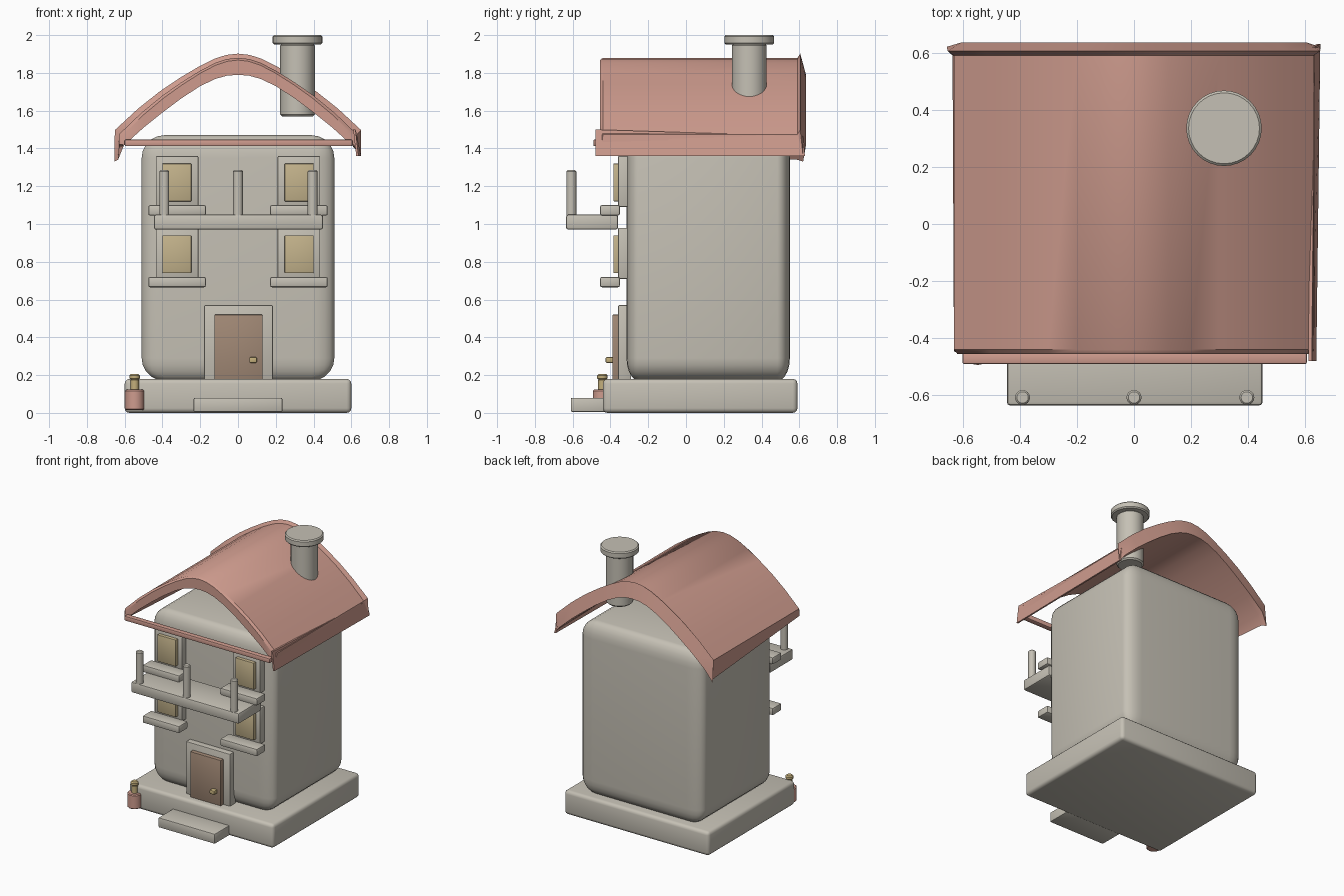
import bpy, bmesh, math

cube = bpy.data.objects.get("Cube")
if cube:
    bpy.data.objects.remove(cube, do_unlink=True)


def material(name, rgb):
    m = bpy.data.materials.new(name)
    m.use_nodes = True
    m.diffuse_color = (*rgb, 1)
    bsdf = m.node_tree.nodes["Principled BSDF"]
    bsdf.inputs["Base Color"].default_value = (*rgb, 1)
    bsdf.inputs["Roughness"].default_value = 0.8
    return m


STONE = material("warm grey stone", (0.56, 0.53, 0.46))
TILE = material("terracotta", (0.62, 0.33, 0.27))
GLASS = material("amber glass", (0.55, 0.45, 0.26))
WOOD = material("brown wood", (0.36, 0.25, 0.18))
BRASS = material("brass", (0.55, 0.43, 0.20))


def finish(name, bm, mat, angle=35):
    bmesh.ops.recalc_face_normals(bm, faces=bm.faces)
    me = bpy.data.meshes.new(name)
    bm.to_mesh(me)
    bm.free()
    ob = bpy.data.objects.new(name, me)
    bpy.context.collection.objects.link(ob)
    me.materials.append(mat)
    bpy.ops.object.select_all(action='DESELECT')
    ob.select_set(True)
    bpy.context.view_layer.objects.active = ob
    bpy.ops.object.shade_smooth_by_angle(angle=math.radians(angle))
    return ob


def box(name, x, y, z, mat, bevel=0.01, segments=2, squash=(1, 1, 1)):
    """Rounded box from x, y, z ranges; squash stretches the bevel per axis."""
    bm = bmesh.new()
    bmesh.ops.create_cube(bm, size=1)
    for v in bm.verts:
        for i, (a, b) in enumerate((x, y, z)):
            v.co[i] *= (b - a) / squash[i]
    bmesh.ops.bevel(bm, geom=bm.edges[:], offset=bevel, segments=segments,
                    profile=0.5, affect='EDGES')
    for v in bm.verts:
        for i, (a, b) in enumerate((x, y, z)):
            v.co[i] = v.co[i] * squash[i] + (a + b) / 2
    return finish(name, bm, mat)


def turned(name, centre, profile, mat, sides=32):
    """Closed solid of revolution from (radius, z) points."""
    bm = bmesh.new()
    rings = []
    for r, z in profile:
        rings.append([bm.verts.new((centre[0] + r * math.cos(t * math.tau / sides),
                                    centre[1] + r * math.sin(t * math.tau / sides), z))
                      for t in range(sides)])
    for a, b in zip(rings, rings[1:]):
        for i in range(sides):
            j = (i + 1) % sides
            bm.faces.new((a[i], a[j], b[j], b[i]))
    bm.faces.new(rings[0])
    bm.faces.new(rings[-1])
    return finish(name, bm, mat)


def rod(name, centre, r, z0, z1, mat, b=0.006):
    return turned(name, centre, [(r - b, z0), (r, z0 + b), (r, z1 - b), (r - b, z1)], mat)


# Plinth, doorstep and house body
box("plinth", (-0.6, 0.6), (-0.44, 0.59), (0, 0.18), STONE, 0.025, 3)
box("doorstep", (-0.235, 0.235), (-0.61, -0.40), (0.005, 0.08), STONE, 0.008)
box("house_body", (-0.51, 0.51), (-0.315, 0.55), (0.17, 1.47), STONE, 0.12, 5, (1, 0.55, 1))

# Door
box("door_frame", (-0.18, 0.185), (-0.36, -0.29), (0.17, 0.57), STONE, 0.006)
box("door", (-0.125, 0.13), (-0.39, -0.34), (0.17, 0.52), WOOD, 0.005)
box("door_knob", (0.06, 0.1), (-0.425, -0.38), (0.265, 0.295), BRASS, 0.006)

# Windows with sills, two per storey
for storey, dz in (("lower", 0), ("upper", 0.38)):
    for side, s in (("left", 1), ("right", -1)):
        def span(a, b):
            return tuple(sorted((s * a, s * b)))
        n = f"{storey}_{side}_window"
        box(n + "_frame", span(0.21, 0.435), (-0.36, -0.29), (0.71 + dz, 0.98 + dz), STONE, 0.006)
        box(n + "_pane", span(0.247, 0.4), (-0.385, -0.34), (0.74 + dz, 0.94 + dz), GLASS, 0.004)
        box(n + "_sill", span(0.17, 0.475), (-0.455, -0.35), (0.665 + dz, 0.72 + dz), STONE, 0.01)

# Balcony slab and posts
box("balcony_slab", (-0.445, 0.45), (-0.635, -0.36), (0.97, 1.05), STONE, 0.012)
for i, x in enumerate((-0.39, 0, 0.395)):
    rod(f"balcony_post_{i + 1}", (x, -0.607), 0.026, 1.04, 1.285, STONE)

# Roof: curved shell lofted front to back, with a flared back lip
HALF_OUTER = [(0.63, 1.475), (0.51, 1.59), (0.4, 1.68), (0.3, 1.75), (0.2, 1.812),
              (0.12, 1.853), (0.06, 1.873)]
HALF_INNER = [(0.605, 1.415), (0.5, 1.51), (0.4, 1.59), (0.3, 1.665), (0.2, 1.73),
              (0.12, 1.768), (0.06, 1.785)]


def arch(half, top, dx=0, dz=0):
    pts = [(-x, z) for x, z in half] + [(0, top)] + [(x, z) for x, z in reversed(half)]
    return [(x * (1 + dx / 0.63), z + dz) for x, z in pts]


def roof_ring(bm, y_out, y_in, dx, dz, left_eave, right_eave):
    pts = [(x, y_out, z) for x, z in arch(HALF_OUTER, 1.88, dx, dz)]
    pts.append((right_eave[0], (y_out + y_in) / 2, right_eave[1]))
    pts += [(x, y_in, z) for x, z in reversed(arch(HALF_INNER, 1.79))]
    pts.append((left_eave[0], (y_out + y_in) / 2, left_eave[1]))
    return [bm.verts.new(p) for p in pts]


bm = bmesh.new()
rings = [
    roof_ring(bm, -0.455, -0.455, -0.012, -0.012, (-0.61, 1.42), (0.61, 1.42)),
    roof_ring(bm, -0.44, -0.45, 0, 0, (-0.63, 1.42), (0.63, 1.40)),
    roof_ring(bm, 0.59, 0.59, 0, 0, (-0.635, 1.34), (0.64, 1.38)),
    roof_ring(bm, 0.605, 0.635, 0.022, 0.022, (-0.655, 1.33), (0.65, 1.36)),
]
n = len(rings[0])
for a, b in zip(rings, rings[1:]):
    for i in range(n):
        j = (i + 1) % n
        bm.faces.new((a[i], a[j], b[j], b[i]))
# End bands between outer and inner arch
k = len(HALF_OUTER) * 2 + 1
for r in (rings[0], rings[-1]):
    for i in range(k - 1):
        bm.faces.new((r[i], r[i + 1], r[2 * k - 1 - i], r[2 * k - i]))
    bm.faces.new((r[k - 1], r[k], r[k + 1]))
    bm.faces.new((r[2 * k + 1], r[0], r[2 * k]))
finish("roof", bm, TILE, 40)

# Warped eave board on one side and the tie beam across the front
bm = bmesh.new()
corners = [(0.622, -0.48, 1.50), (0.638, -0.48, 1.36), (0.652, 0.63, 1.36), (0.632, 0.62, 1.465)]
outer = [bm.verts.new(c) for c in corners]
inner = [bm.verts.new((x - 0.012, y, z)) for x, y, z in corners]
bm.faces.new(outer)
bm.faces.new(inner)
for i in range(4):
    j = (i + 1) % 4
    bm.faces.new((outer[i], outer[j], inner[j], inner[i]))
finish("eave_board", bm, TILE)
box("tie_beam", (-0.6, 0.605), (-0.49, -0.45), (1.412, 1.447), TILE, 0.006)

# Chimney
rod("chimney_stack", (0.315, 0.335), 0.092, 1.57, 1.955, STONE, 0.01)
rod("chimney_cap", (0.315, 0.335), 0.132, 1.95, 2.0, STONE, 0.008)

# Potted ornament at the corner of the plinth
POT = (-0.547, -0.443)
rod("pot", POT, 0.05, 0.015, 0.123, TILE)
rod("ornament_stem", POT, 0.022, 0.115, 0.18, BRASS)
rod("ornament_cap", POT, 0.027, 0.175, 0.207, BRASS, 0.008)
